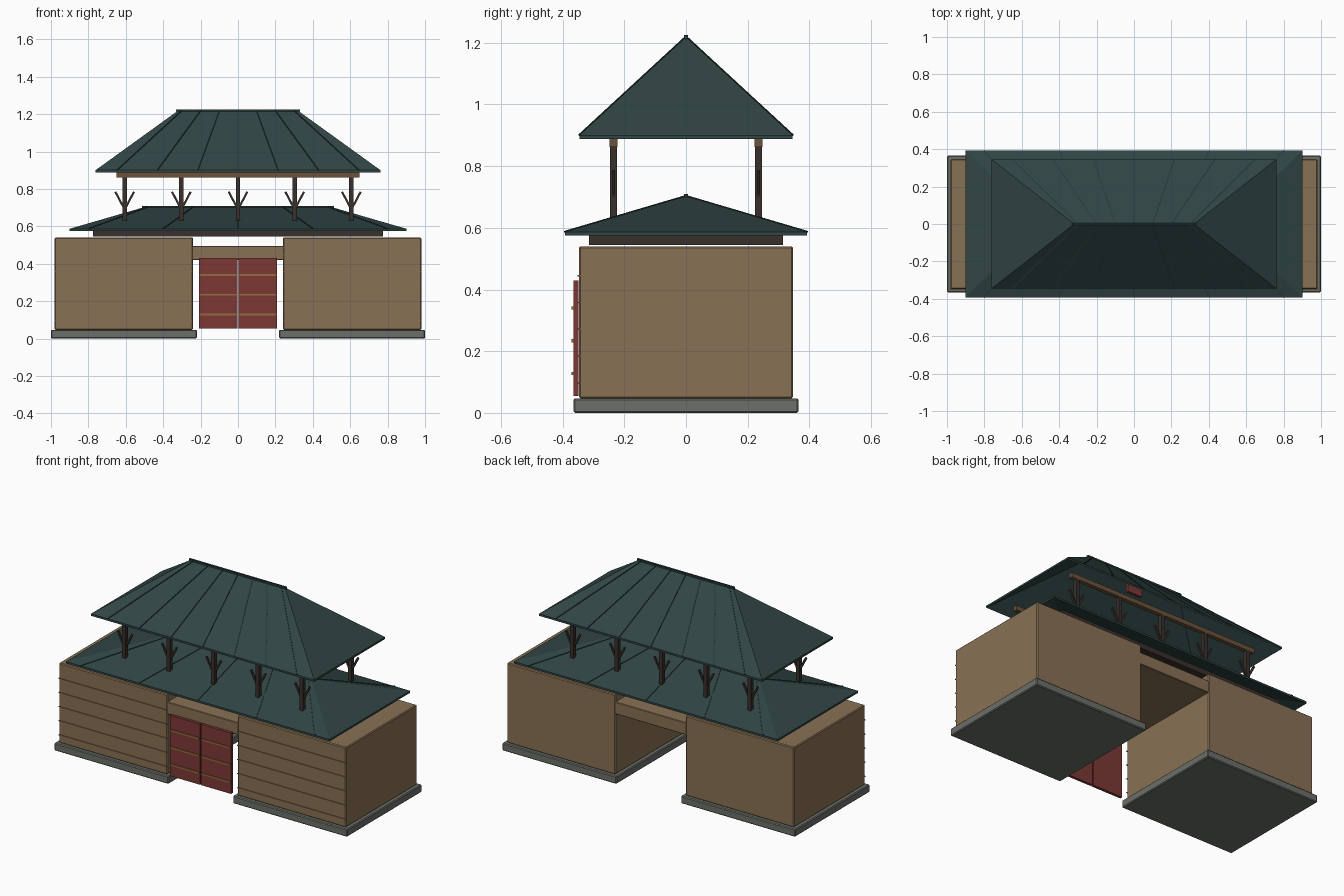
import bpy, bmesh
from mathutils import Vector

if "Cube" in bpy.data.objects:
    bpy.data.objects.remove(bpy.data.objects["Cube"])


def material(name, rgb):
    m = bpy.data.materials.new(name)
    m.diffuse_color = (*rgb, 1)
    m.use_nodes = True
    m.node_tree.nodes["Principled BSDF"].inputs["Base Color"].default_value = m.diffuse_color
    return m


TILE = material("roof_green", (0.03, 0.06, 0.058))
RIB = material("rib_green", (0.02, 0.042, 0.04))
WALL = material("wall_tan", (0.25, 0.165, 0.09))
STONE = material("stone_grey", (0.15, 0.16, 0.14))
WOOD = material("dark_wood", (0.04, 0.03, 0.025))
BEAM = material("beam_brown", (0.15, 0.085, 0.045))
RED = material("door_red", (0.2, 0.04, 0.035))
GOLD = material("band_gold", (0.3, 0.15, 0.05))


def finish(name, bm, mat):
    bmesh.ops.recalc_face_normals(bm, faces=bm.faces)
    me = bpy.data.meshes.new(name)
    bm.to_mesh(me)
    bm.free()
    me.materials.append(mat)
    ob = bpy.data.objects.new(name, me)
    bpy.context.collection.objects.link(ob)
    return ob


def box(name, x, y, z, mat, bevel=0):
    """Box from (min, max) ranges on each axis."""
    bm = bmesh.new()
    bmesh.ops.create_cube(bm, size=1)
    for v in bm.verts:
        v.co = [r[0] if c < 0 else r[1] for c, r in zip(v.co, (x, y, z))]
    ob = finish(name, bm, mat)
    if bevel:
        mod = ob.modifiers.new("edge", "BEVEL")
        mod.width = bevel
        mod.segments = 1
    return ob


def bar(name, p, q, w, mat):
    """Square bar running from p to q."""
    p, q = Vector(p), Vector(q)
    d = q - p
    bm = bmesh.new()
    bmesh.ops.create_cube(bm, size=1)
    bmesh.ops.scale(bm, vec=(w, w, d.length), verts=bm.verts)
    bm.transform(d.to_track_quat('Z', 'Y').to_matrix().to_4x4())
    bmesh.ops.translate(bm, vec=(p + q) / 2, verts=bm.verts)
    return finish(name, bm, mat)


def hip_roof(name, ex, ey, ez, rx, rz, rib_count, eave_step, ridge_step):
    """Thin hipped shell with ridge bar and fanned ribs on both long slopes."""
    bm = bmesh.new()
    layers = []
    for dz in (0, -0.012):
        pts = [(-ex, -ey, ez), (ex, -ey, ez), (ex, ey, ez), (-ex, ey, ez), (-rx, 0, rz), (rx, 0, rz)]
        v = [bm.verts.new((x, y, z + dz)) for x, y, z in pts]
        for f in ((0, 1, 5, 4), (1, 2, 5), (2, 3, 4, 5), (3, 0, 4)):
            bm.faces.new([v[i] for i in f])
        layers.append(v)
    a, b = layers
    for i in range(4):
        j = (i + 1) % 4
        bm.faces.new((a[i], a[j], b[j], b[i]))
    finish(name, bm, TILE)
    box(name + "_ridge", (-rx - 0.012, rx + 0.012), (-0.006, 0.006), (rz - 0.006, rz + 0.006), RIB)
    for s in (-1, 1):
        for k in range(-rib_count, rib_count + 1):
            bar(name + "_rib", (k * eave_step, s * ey, ez), (k * ridge_step, 0, rz), 0.006, RIB)


# Side blocks: stone base, wall, front course strips
for s, side in ((-1, "left"), (1, "right")):
    def span(a, b):
        return tuple(sorted((s * a, s * b)))
    box(side + "_base", span(0.22, 1.0), (-0.365, 0.365), (0, 0.047), STONE, 0.005)
    box(side + "_wall", span(0.24, 0.98), (-0.347, 0.347), (0.047, 0.54), WALL, 0.005)
    for i in range(5):
        z = 0.097 + i * 0.087
        box(side + "_wall_course", span(0.24, 0.98), (-0.352, -0.34), (z - 0.002, z + 0.002), WALL)
    # Door leaf with three bands
    box(side + "_door", span(0.004, 0.208), (-0.365, -0.348), (0.055, 0.43), RED)
    for z in (0.128, 0.234, 0.34):
        box(side + "_door_band", span(0.008, 0.205), (-0.371, -0.36), (z - 0.005, z + 0.005), GOLD)

# Passage lintel and plate under the lower roof
box("lintel", (-0.245, 0.245), (-0.345, 0.345), (0.42, 0.495), WALL, 0.003)
box("roof_plate", (-0.775, 0.775), (-0.315, 0.315), (0.545, 0.578), WOOD)

# Roofs
hip_roof("lower_roof", 0.9, 0.393, 0.587, 0.5, 0.703, 2, 0.4, 0.24)
hip_roof("upper_roof", 0.762, 0.346, 0.9, 0.32, 1.219, 3, 0.216, 0.1)

# Open gallery: posts, forked braces and eave beams
for y in (-0.235, 0.235):
    box("eave_beam", (-0.65, 0.65), (y - 0.0125, y + 0.0125), (0.862, 0.89), BEAM)
    for k in range(-2, 3):
        x = k * 0.303
        box("post", (x - 0.012, x + 0.012), (y - 0.012, y + 0.012), (0.61, 0.87), WOOD)
        for s in (-1, 1):
            bar("post_brace", (x, y, 0.69), (x + s * 0.05, y, 0.785), 0.011, WOOD)

# Small board inside the upper roof
box("inner_board", (-0.05, 0.05), (-0.008, 0.008), (1.1, 1.15), RED)
